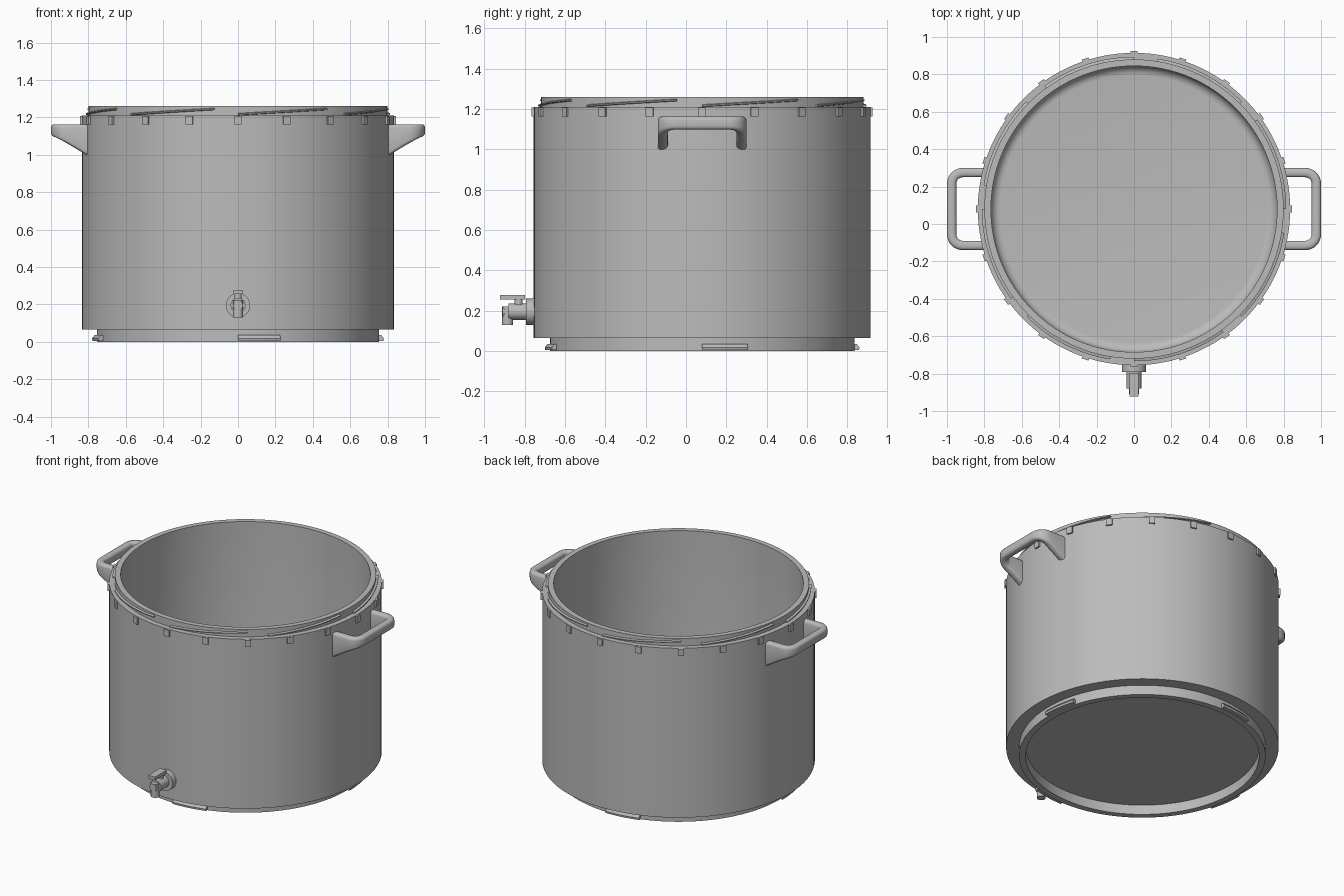
import bpy, bmesh, math
from mathutils import Vector, Matrix

cube = bpy.data.objects.get("Cube")
if cube:
    bpy.data.objects.remove(cube, do_unlink=True)

CY = 0.08          # the pot axis sits behind the origin because of the tap
WALL = 0.835       # outer wall radius

steel = bpy.data.materials.new("grey metal")
steel.use_nodes = True
GREY = (0.5, 0.5, 0.5, 1)
steel.diffuse_color = GREY
steel.node_tree.nodes["Principled BSDF"].inputs["Base Color"].default_value = GREY


def finish(name, bm):
    bmesh.ops.remove_doubles(bm, verts=bm.verts, dist=1e-5)
    bmesh.ops.recalc_face_normals(bm, faces=bm.faces)
    mesh = bpy.data.meshes.new(name)
    bm.to_mesh(mesh)
    bm.free()
    mesh.materials.append(steel)
    obj = bpy.data.objects.new(name, mesh)
    bpy.context.collection.objects.link(obj)
    bpy.ops.object.select_all(action='DESELECT')
    obj.select_set(True)
    bpy.context.view_layer.objects.active = obj
    bpy.ops.object.shade_smooth_by_angle(angle=math.radians(35))
    return obj


def polar(r, angle, z):
    return Vector((r * math.cos(angle), CY + r * math.sin(angle), z))


def sweep(bm, sections):
    """Skin a run of closed sections and cap both ends."""
    rings = [[bm.verts.new(p) for p in s] for s in sections]
    n = len(rings[0])
    for a, b in zip(rings, rings[1:]):
        for i in range(n):
            j = (i + 1) % n
            bm.faces.new((a[i], a[j], b[j], b[i]))
    bm.faces.new(rings[0])
    bm.faces.new(rings[-1][::-1])


def arc_bar(bm, start, span, profile, rise=0.0, steps=10):
    """Bar curving round the pot; the profile is (radius, z) pairs."""
    sections = []
    for k in range(steps + 1):
        t = k / steps
        a = math.radians(start + span * t)
        sections.append([polar(r, a, z + rise * t) for r, z in profile])
    sweep(bm, sections)


def cylinder(bm, centre, radius, depth, axis='Z', sides=32):
    turn = Matrix.Rotation(math.pi / 2, 4, 'X') if axis == 'Y' else Matrix()
    bmesh.ops.create_cone(bm, cap_ends=True, segments=sides, radius1=radius,
                          radius2=radius, depth=depth,
                          matrix=Matrix.Translation(centre) @ turn)


def box(bm, centre, size):
    m = Matrix.Translation(centre) @ Matrix.Diagonal((*size, 1))
    bmesh.ops.create_cube(bm, size=1, matrix=m)


# Pot shell: underside, base ring, wall, shoulder, neck, inside and rounded floor
profile = [(0, 0.065), (0.715, 0.065), (0.715, 0), (0.755, 0), (0.755, 0.065),
           (WALL, 0.065), (WALL, 1.21), (0.8, 1.21), (0.8, 1.26), (0.765, 1.26)]
for k in range(7):
    a = math.pi / 2 * k / 6
    profile.append((0.715 + 0.05 * math.cos(a), 0.15 - 0.05 * math.sin(a)))
profile.append((0, 0.1))
bm = bmesh.new()
SEG = 128
rings = [[bm.verts.new(polar(r, math.tau * s / SEG, z)) for r, z in profile]
         for s in range(SEG)]
for s in range(SEG):
    a, b = rings[s], rings[(s + 1) % SEG]
    for i in range(len(profile) - 1):
        bm.faces.new((a[i], b[i], b[i + 1], a[i + 1]))
finish("pot_shell", bm)

# Small round mark in the middle of the floor
bm = bmesh.new()
cylinder(bm, (0, CY, 0.101), 0.04, 0.008)
finish("floor_button", bm)

# Slanted thread bars round the neck
bm = bmesh.new()
for k in range(8):
    arc_bar(bm, 45 * k, 36,
            [(0.795, 1.21), (0.814, 1.213), (0.814, 1.219), (0.795, 1.224)], rise=0.028)
finish("neck_threads", bm)

# Locking tabs on the base ring
bm = bmesh.new()
for k in range(4):
    arc_bar(bm, 90 * k, 17,
            [(0.75, 0.005), (0.778, 0.005), (0.78, 0.018), (0.766, 0.036), (0.75, 0.036)])
finish("base_tabs", bm)

# Grip lugs under the shoulder
bm = bmesh.new()
for k in range(20):
    arc_bar(bm, 18 * k - 1.3, 2.6,
            [(0.825, 1.163), (0.846, 1.163), (0.846, 1.208), (0.825, 1.208)], steps=1)
finish("rim_lugs", bm)


def handle(name, side):
    # Half of the U path, then its mirror image
    half = [Vector((x, -0.195)) for x in (0.79, 0.815, 0.84, 0.88)]
    for k in range(9):
        a = -math.pi / 2 + math.pi / 2 * k / 8
        half.append(Vector((0.915 + 0.06 * math.cos(a), -0.135 + 0.06 * math.sin(a))))
    path = half + [Vector((p.x, -p.y)) for p in reversed(half)]
    sections = []
    for i, p in enumerate(path):
        t = (path[min(i + 1, len(path) - 1)] - path[max(i - 1, 0)]).normalized()
        normal = Vector((t.y, -t.x))
        # The underside drops towards the wall, giving a bracket shape
        top, low = 1.163, 1.098 - 0.6 * (0.975 - p.x)
        round_r = 0.018
        section = []
        for q, (u, v) in enumerate(((1, 1), (-1, 1), (-1, -1), (1, -1))):
            for k in range(4):
                a = math.pi / 2 * (q + k / 3)
                off = u * (0.025 - round_r) + round_r * math.cos(a)
                z = (top - round_r if v > 0 else low + round_r) + round_r * math.sin(a)
                xy = p + normal * off
                section.append((side * xy.x, CY + xy.y, z))
        sections.append(section)
    bm = bmesh.new()
    sweep(bm, sections)
    finish(name, bm)


handle("left_handle", 1)
handle("right_handle", -1)

# Drain tap low on the front
bm = bmesh.new()
cylinder(bm, (0, -0.77, 0.195), 0.065, 0.045, 'Y')
finish("tap_flange", bm)

bm = bmesh.new()
cylinder(bm, (0, -0.83, 0.195), 0.04, 0.1, 'Y')
cylinder(bm, (0, -0.885, 0.195), 0.026, 0.05, 'Y')
finish("tap_body", bm)

bm = bmesh.new()
cylinder(bm, (0, -0.885, 0.175), 0.027, 0.09)
finish("tap_spout", bm)

bm = bmesh.new()
cylinder(bm, (0, -0.83, 0.245), 0.02, 0.04)
box(bm, (0, -0.86, 0.267), (0.05, 0.125, 0.022))
finish("tap_lever", bm)
